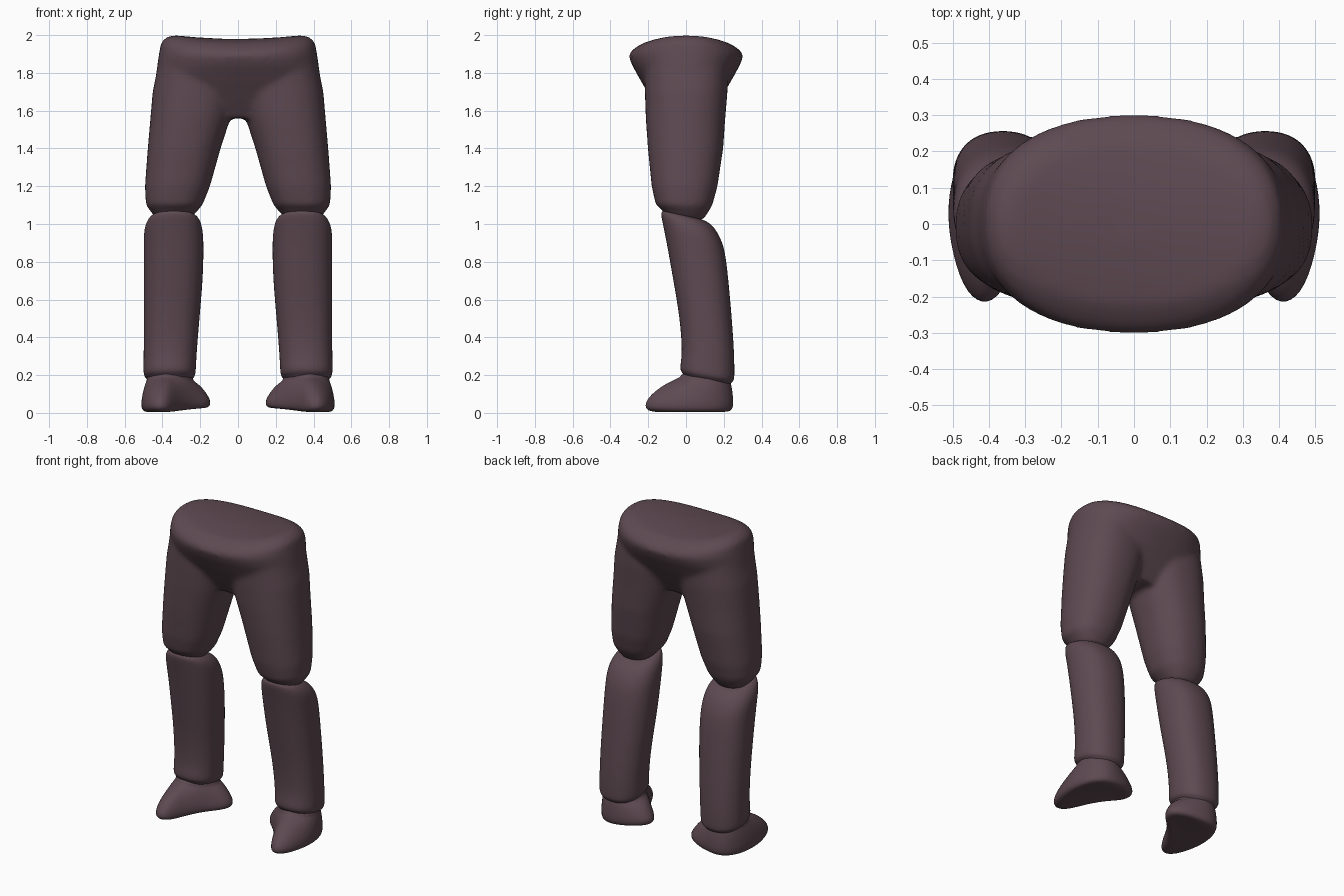
import bpy, bmesh, math

if "Cube" in bpy.data.objects:
    bpy.data.objects.remove(bpy.data.objects["Cube"])

cloth = bpy.data.materials.new("dull plum")
cloth.diffuse_color = (0.112, 0.068, 0.084, 1)
cloth.use_nodes = True
cloth.node_tree.nodes["Principled BSDF"].inputs["Base Color"].default_value = cloth.diffuse_color


def ring(row, n=24, power=2.3):
    """Superellipse ring from (z, xmin, xmax, ymin, ymax, tilt)."""
    z, x0, x1, y0, y1, tilt = row
    cx, cy, rx, ry = (x0 + x1) / 2, (y0 + y1) / 2, (x1 - x0) / 2, (y1 - y0) / 2
    pts = []
    for i in range(n):
        a = 2 * math.pi * i / n
        c, s = math.cos(a), math.sin(a)
        px = math.copysign(abs(c) ** (2 / power), c) * rx
        py = math.copysign(abs(s) ** (2 / power), s) * ry
        pts.append((cx + px, cy + py, z + tilt * py))
    return pts


def loft(bm, rings):
    """Skin a stack of rings and close both ends."""
    vs = [[bm.verts.new(p) for p in r] for r in rings]
    n = len(vs[0])
    for a, b in zip(vs, vs[1:]):
        for i in range(n):
            j = (i + 1) % n
            bm.faces.new((a[i], a[j], b[j], b[i]))
    bm.faces.new(vs[0][::-1])
    bm.faces.new(vs[-1])


def finish(name, bm):
    bmesh.ops.recalc_face_normals(bm, faces=bm.faces)
    for f in bm.faces:
        f.smooth = True
    me = bpy.data.meshes.new(name)
    bm.to_mesh(me)
    bm.free()
    me.materials.append(cloth)
    ob = bpy.data.objects.new(name, me)
    bpy.context.collection.objects.link(ob)
    return ob


def mirrored_pair(name, rings):
    for side, sx in (("left", 1), ("right", -1)):
        bm = bmesh.new()
        loft(bm, [[(sx * x, y, z) for x, y, z in r] for r in rings])
        ob = finish(side + "_" + name, bm)
        sub = ob.modifiers.new("round", "SUBSURF")
        sub.levels = sub.render_levels = 2


# Hips and thighs, fused into one smooth body
thigh = [(1.03, .25, .435, -.10, .09, -.1), (1.07, .215, .465, -.135, .115, -.1),
         (1.10, .188, .488, -.16, .14, 0), (1.2, .148, .493, -.182, .167, 0),
         (1.4, .092, .478, -.202, .197, 0), (1.56, .04, .464, -.213, .208, 0),
         (1.7, .0, .452, -.218, .22, 0), (1.86, .02, .42, -.22, .22, 0)]
hips = [(1.56, .20, .12), (1.65, .40, .175), (1.75, .437, .235), (1.84, .428, .285),
        (1.90, .418, .304), (1.95, .408, .288), (1.98, .375, .255), (1.992, .335, .22),
        (1.992, .22, .15), (1.992, .1, .07)]
bm = bmesh.new()
for sx in (1, -1):
    loft(bm, [[(sx * x, y, z) for x, y, z in ring(r, 48)] for r in thigh])
hip_rings = []
for z, rx, ry in hips:
    k = max(0, min(1, (z - 1.88) / .1))  # saddle-shaped waist
    hip_rings.append([(x, y, z0 + k * (.17 * x * x - .4 * y * y - .012))
                      for x, y, z0 in ring((z, -rx, rx, -ry, ry, 0), 48)])
loft(bm, hip_rings)
body = finish("hips_and_thighs", bm)
rm = body.modifiers.new("fuse", "REMESH")
rm.mode = "VOXEL"
rm.voxel_size = 0.013
rm.use_smooth_shade = True
sm = body.modifiers.new("soften", "SMOOTH")
sm.factor = 0.5
sm.iterations = 14

# Shins, leaning back toward the heel
shin = [(.155, .26, .46, .0, .225, -.17), (.18, .245, .48, -.01, .24, -.17),
        (.195, .225, .50, -.03, .256, -.17), (.23, .222, .502, -.032, .258, -.15),
        (.32, .218, .50, -.02, .256, 0), (.5, .203, .50, -.033, .244, 0),
        (.7, .185, .50, -.068, .226, 0), (.88, .18, .50, -.102, .208, -.1),
        (.97, .185, .50, -.125, .18, -.25), (1.02, .20, .48, -.135, .15, -.25),
        (1.045, .225, .455, -.125, .11, -.25), (1.05, .27, .41, -.08, .06, -.25)]
mirrored_pair("shin", [ring(r) for r in shin])

# Feet, turned out, with a bulge on the inner side
outline = [(.42, -.235), (.475, -.185), (.51, -.06), (.518, .05), (.495, .17), (.43, .25),
           (.33, .255), (.21, .225), (.13, .165), (.15, .085), (.24, .02),
           (.32, -.10), (.365, -.205)]
CX, CY = .365, .09


def foot_ring(scale, blend, z, inner_z):
    pts = []
    for x, y in outline:
        a = math.atan2(y - .11, x - CX)
        ax, ay = CX + .13 * math.cos(a), .11 + .135 * math.sin(a)
        px, py = CX + (x - CX) * scale, CY + (y - CY) * scale
        inner = max(0, min(1, (.36 - x) / .2))
        pts.append((px + (ax - px) * blend, py + (ay - py) * blend,
                    z + inner_z * inner - .06 * (py * blend)))
    return pts


mirrored_pair("foot", [
    foot_ring(.6, 0, .004, .025), foot_ring(.92, 0, .004, .018),
    foot_ring(1.0, 0, .035, .015), foot_ring(1.0, .12, .085, 0),
    foot_ring(1.0, .5, .14, 0), foot_ring(1.0, .85, .168, 0),
    foot_ring(1.0, 1.0, .18, 0), foot_ring(.9, 1.0, .205, 0)])
